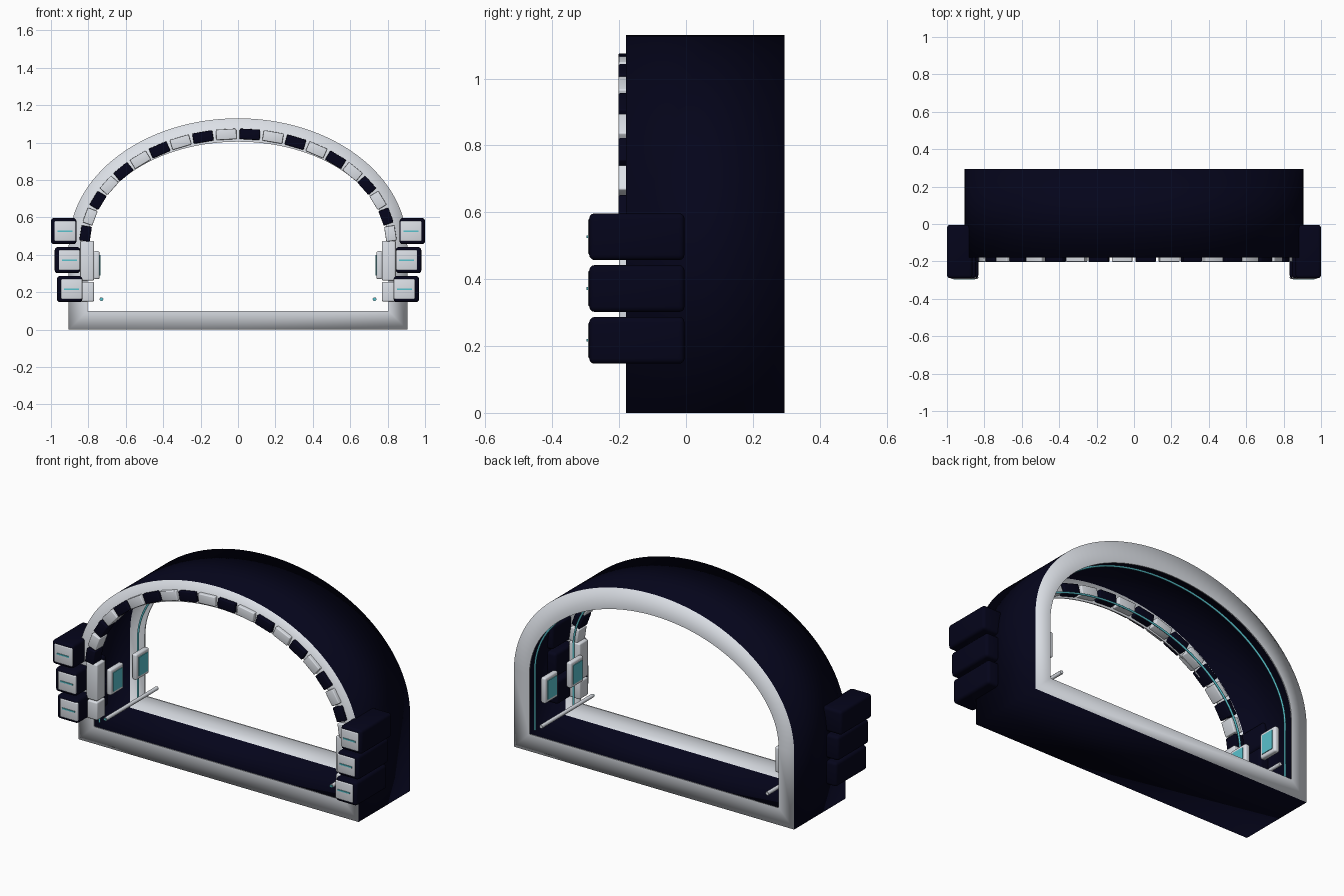
import bpy, bmesh, math
from mathutils import Matrix, Vector

cube = bpy.data.objects.get("Cube")
if cube:
    bpy.data.objects.remove(cube)


def material(name, color):
    m = bpy.data.materials.new(name)
    m.use_nodes = True
    m.diffuse_color = (*color, 1)
    m.node_tree.nodes["Principled BSDF"].inputs["Base Color"].default_value = (*color, 1)
    return m


NAVY = material("dark navy", (0.0013, 0.0013, 0.0105))
WHITE = material("pale grey", (0.73, 0.76, 0.81))
CYAN = material("cyan glow", (0.10, 0.54, 0.61))

SPRING = 0.45          # height where the arch starts
FRONT, BACK = -0.18, 0.295


def add_object(name, bm, mats):
    mesh = bpy.data.meshes.new(name)
    bm.to_mesh(mesh)
    bm.free()
    for m in mats:
        mesh.materials.append(m)
    ob = bpy.data.objects.new(name, mesh)
    bpy.context.collection.objects.link(ob)
    return ob


def box(name, center, size, mat, bevel=0.0, turn=0.0):
    """Box with rounded edges, turned about the y axis."""
    bm = bmesh.new()
    bmesh.ops.create_cube(bm, size=1)
    bmesh.ops.scale(bm, vec=size, verts=bm.verts)
    if bevel:
        bmesh.ops.bevel(bm, geom=bm.edges[:], offset=bevel, segments=3,
                        profile=0.5, affect='EDGES')
    bm.transform(Matrix.Translation(center) @ Matrix.Rotation(turn, 4, 'Y'))
    for f in bm.faces:
        f.smooth = True
    ob = add_object(name, bm, [mat])
    ob.data.set_sharp_from_angle(angle=math.radians(40))
    return ob


def arch_points(inset, steps=64):
    a, b = 0.905 - inset, 0.68 - 1.25 * inset
    return [(a * math.cos(math.pi * i / steps), SPRING + b * math.sin(math.pi * i / steps))
            for i in range(steps + 1)]


def closed_loop(inset):
    a = 0.905 - inset
    return arch_points(inset) + [(-a, inset), (a, inset)]


# Archway shell: a thin hollow casing with a flat rim at each end
LIP, WALL, DEPTH = 0.1, 0.006, 0.006
section = [(0, FRONT), (LIP, FRONT), (LIP, FRONT + DEPTH), (WALL, FRONT + DEPTH),
           (WALL, BACK - DEPTH), (LIP, BACK - DEPTH), (LIP, BACK), (0, BACK)]
navy_strips = (3, 7)
rim_edges = (1, 2, 5, 6)
bm = bmesh.new()
rings = [[bm.verts.new((x, y, z)) for x, z in closed_loop(d)] for d, y in section]
count = len(rings[0])
for s in range(len(section)):
    r, q = rings[s], rings[(s + 1) % len(section)]
    for i in range(count):
        j = (i + 1) % count
        f = bm.faces.new((r[i], r[j], q[j], q[i]))
        f.material_index = 0 if s in navy_strips else 1
        f.smooth = True
bmesh.ops.recalc_face_normals(bm, faces=bm.faces)
for s in rim_edges:
    for i in range(count):
        bm.edges.get((rings[s][i], rings[s][(i + 1) % count])).smooth = False
add_object("archway_shell", bm, [NAVY, WHITE])


def tube(name, points, radius, mat):
    cu = bpy.data.curves.new(name, 'CURVE')
    cu.dimensions = '3D'
    cu.bevel_depth = radius
    cu.bevel_resolution = 1
    cu.use_fill_caps = True
    sp = cu.splines.new('POLY')
    sp.points.add(len(points) - 1)
    for p, co in zip(sp.points, points):
        p.co = (*co, 1)
    cu.materials.append(mat)
    ob = bpy.data.objects.new(name, cu)
    bpy.context.collection.objects.link(ob)


def arch_tube(name, inset, y, radius, mat):
    arc = arch_points(inset)
    path = [(arc[0][0], y, LIP)] + [(x, y, z) for x, z in arc] + [(arc[-1][0], y, LIP)]
    tube(name, path, radius, mat)


# Glowing light lines inside both rims
arch_tube("front_light_line", 0.094, FRONT + 0.06, 0.006, CYAN)
arch_tube("back_light_line", 0.094, BACK - 0.06, 0.006, CYAN)

# Alternating blocks round the front of the arch
BLOCKS = 20
start = math.radians(6.5)
step = (math.pi - 2 * start) / (BLOCKS - 1)
for i in range(BLOCKS):
    t = start + i * step
    a, b = 0.82, 0.6
    tangent = Vector((-a * math.sin(t), b * math.cos(t)))
    box(f"arch_block_{i + 1}", (a * math.cos(t), FRONT + 0.015, SPRING - 0.004 + b * math.sin(t)),
        (tangent.length * step * 0.87, 0.075, 0.056), NAVY if i % 2 else WHITE, 0.005,
        -math.atan2(tangent.y, tangent.x))

# Parts repeated on both sides
pods = [(0.90, 0.217, 0.889), (0.912, 0.372, 0.902), (0.932, 0.527, 0.925)]
for side, s in (("left", 1), ("right", -1)):
    for n, (x, z, plate_x) in enumerate(pods, 1):
        box(f"{side}_pod_{n}", (s * x, -0.147, z), (0.136, 0.285, 0.14), NAVY, 0.016)
        box(f"{side}_pod_plate_{n}", (s * plate_x, -0.286, z), (0.114, 0.014, 0.108), WHITE, 0.006)
        box(f"{side}_pod_light_{n}", (s * plate_x, -0.294, z), (0.08, 0.006, 0.008), CYAN)

    # Jamb blocks at the foot of the arch
    for n, (low, high) in enumerate(((0.15, 0.255), (0.262, 0.475)), 1):
        box(f"{side}_jamb_block_{n}", (s * 0.806, -0.16, (low + high) / 2),
            (0.072, 0.08, high - low), WHITE, 0.008)

    # Thin wall panels with glowing screens
    for n, y in enumerate((-0.055, 0.18), 1):
        box(f"{side}_wall_panel_{n}", (s * 0.756, y, 0.345), (0.032, 0.12, 0.15), WHITE, 0.01)
        box(f"{side}_wall_screen_{n}", (s * 0.739, y, 0.345), (0.006, 0.08, 0.11), CYAN)

    # Low guide rail running through the archway
    tube(f"{side}_guide_rail", [(s * 0.73, FRONT, 0.163), (s * 0.73, BACK, 0.163)], 0.011, WHITE)
    box(f"{side}_rail_tip", (s * 0.73, FRONT - 0.002, 0.163), (0.016, 0.006, 0.012), CYAN)
